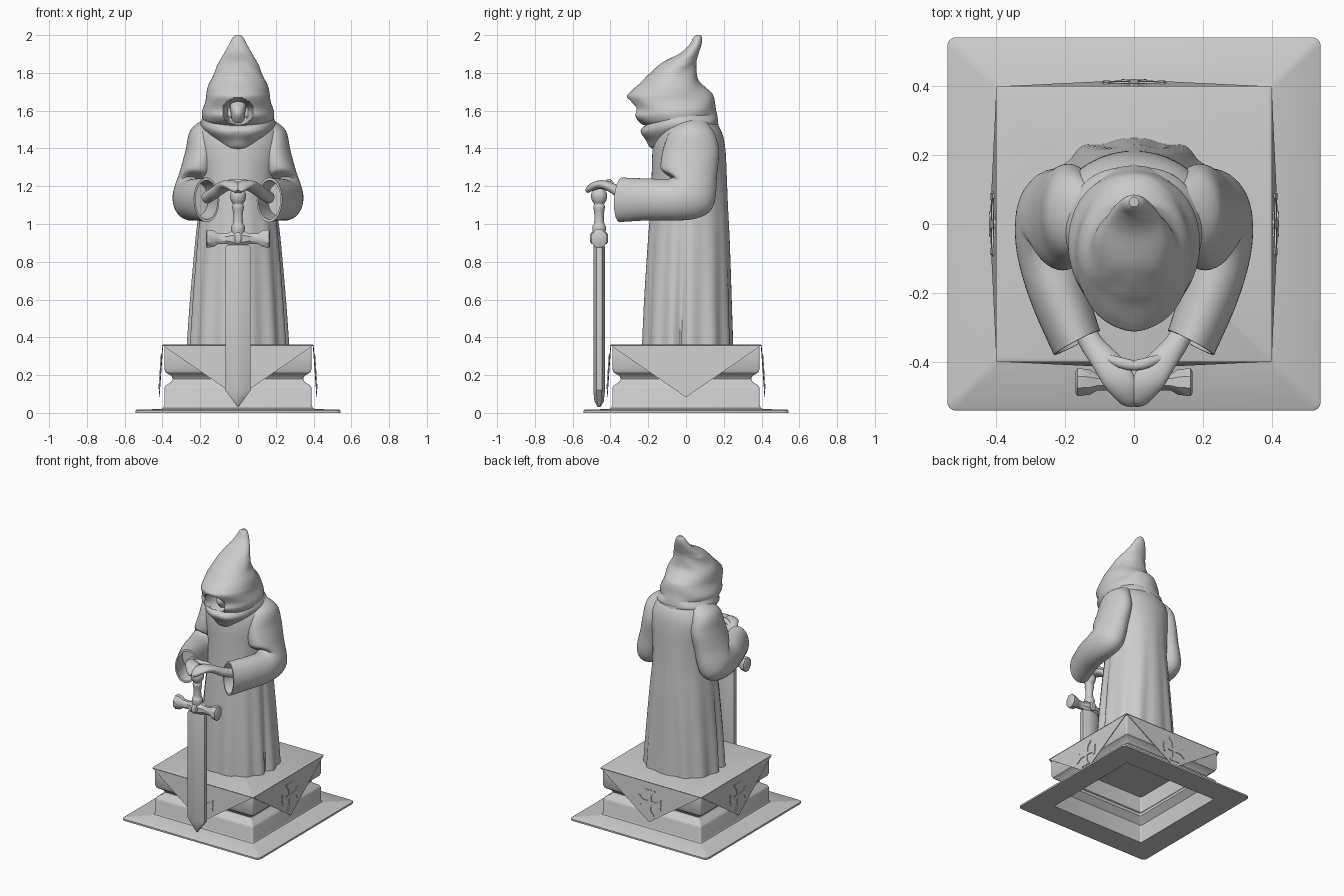
import bpy, bmesh
from math import sin, cos, pi, exp
from mathutils import Vector, Matrix

if "Cube" in bpy.data.objects:
    bpy.data.objects.remove(bpy.data.objects["Cube"])


def make(name, verts, faces):
    me = bpy.data.meshes.new(name)
    me.from_pydata([tuple(v) for v in verts], [], faces)
    bm = bmesh.new()
    bm.from_mesh(me)
    bmesh.ops.recalc_face_normals(bm, faces=bm.faces)
    bm.to_mesh(me)
    bm.free()
    ob = bpy.data.objects.new(name, me)
    bpy.context.collection.objects.link(ob)
    return ob


def skin(name, rings):
    """Join rings of equal point count and cap both ends."""
    n = len(rings[0])
    verts = [p for r in rings for p in r]
    faces = [(i * n + j, i * n + (j + 1) % n, (i + 1) * n + (j + 1) % n, (i + 1) * n + j)
             for i in range(len(rings) - 1) for j in range(n)]
    faces += [tuple(range(n))[::-1], tuple(range(len(verts) - n, len(verts)))]
    return make(name, verts, faces)


def refine(rows, k):
    """Catmull-Rom interpolation of parameter rows."""
    out = []
    for i in range(len(rows) - 1):
        a, b, c, d = rows[max(i - 1, 0)], rows[i], rows[i + 1], rows[min(i + 2, len(rows) - 1)]
        for s in range(k):
            t = s / k
            out.append([.5 * (2 * q + (r - p) * t + (2 * p - 5 * q + 4 * r - w) * t * t
                              + (3 * q - p - 3 * r + w) * t ** 3) for p, q, r, w in zip(a, b, c, d)])
    return out + [list(rows[-1])]


def layers(rows, k, n, shape):
    """Horizontal rings from (z, y front, y back, half width); shape edits each point."""
    rings = []
    for z, yf, yb, rx in refine(rows, k):
        rings.append([shape(2 * pi * j / n, z, (yf + yb) / 2, rx, (yb - yf) / 2) for j in range(n)])
    return rings


def limb(rows, k, n):
    """Elliptical rings along a path: (x,y,z, tangent xyz, half width, half height)."""
    rings = []
    for x, y, z, tx, ty, tz, ru, rv in refine(rows, k):
        t = Vector((tx, ty, tz)).normalized()
        v = t.cross(Vector((1, 0, 0))).normalized()
        u = v.cross(t)
        c = Vector((x, y, z))
        rings.append([c + u * ru * cos(2 * pi * j / n) + v * rv * sin(2 * pi * j / n) for j in range(n)])
    return rings


def mirrored(name, rings):
    skin("right_" + name, rings)
    skin("left_" + name, [[(-p[0], p[1], p[2]) for p in r] for r in rings])


# Pedestal with wide foot plate, hollow underneath
def square(h, z, r):
    r = min(r, h * .5)
    return [((h - r) * sx + r * cos(a + k * pi / 8), (h - r) * sy + r * sin(a + k * pi / 8), z)
            for sx, sy, a in ((1, 1, 0), (-1, 1, pi / 2), (-1, -1, pi), (1, -1, 1.5 * pi))
            for k in range(5)]


profile = [(.38, .36), (.388, .357), (.39, .35), (.39, .232), (.383, .215), (.352, .195), (.345, .18),
           (.352, .165), (.383, .145), (.39, .13), (.39, .04), (.396, .026), (.41, .02), (.535, .018),
           (.543, .012), (.543, 0), (.375, 0), (.375, .13), (.335, .17), (.335, .19), (.375, .23), (.375, .345)]
skin("pedestal", [square(h, z, .025 if h > .5 else .01) for h, z in profile])


# Cloth flaps with raised crosses on the four sides
def plate(name, outline, offset, thick, rot):
    lean = lambda z: .396 + (.36 - z) * .07
    rings = [[rot @ Vector((s, -lean(z) - offset - d, z)) for s, z in outline] for d in (0, thick)]
    return skin(name, rings)


arm = [(.012, .012), (.012, .05), (.022, .068), (.036, .076), (.036, .09), (.014, .086),
       (0, .094), (-.014, .086), (-.036, .09), (-.036, .076), (-.022, .068), (-.012, .05)]
for i, side in enumerate(("front", "right", "back", "left")):
    rot = Matrix.Rotation(i * pi / 2, 3, 'Z')
    plate(side + "_cloth_flap", [(-.4, .358), (0, .083), (.4, .358)], 0, .004, rot)
    cross = []
    for q in range(4):
        c, s = round(cos(q * pi / 2)), round(sin(q * pi / 2))
        cross += [(x * c - y * s, .22 + x * s + y * c) for x, y in reversed(arm)][::-1]
    plate(side + "_cross", cross, .003, .006, rot)
skin("cloth_top", [square(.40, .356, .01), square(.402, .359, .01), square(.395, .362, .01)])


# Robe, with folds growing toward the hem
def robe_point(a, z, cy, rx, ry):
    amp = max(0, min(1, (1.35 - z) / .99))
    c, s = cos(a), sin(a)
    b = abs(a - pi / 2) if a < 1.5 * pi else abs(a - 2.5 * pi)
    f = 1 - amp * (.025 - .025 * cos(13 * b + .6 * sin(3 * b)))
    f -= .08 * amp * exp(-((b - 1.72) / .1) ** 2)
    e = 1 - .3 * amp if s > 0 else 1
    x = rx * abs(c) ** e * (1 if c > 0 else -1)
    return (x * f, cy + ry * s * f, z)


robe = [(.36, -.24, .25, .272), (.6, -.228, .242, .255), (.9, -.207, .232, .228), (1.1, -.19, .222, .207),
        (1.25, -.183, .216, .212), (1.38, -.178, .21, .235), (1.46, -.168, .198, .236),
        (1.52, -.15, .172, .21), (1.57, -.1, .13, .15), (1.6, -.05, .08, .08)]
skin("robe", layers(robe, 5, 144, robe_point))


# Draped collar dipping at the chest
def collar_point(a, z, cy, rx, ry):
    s = sin(a)
    dip = .09 * max(0, -s) ** 2
    w = .006 * sin(60 * z + 5 * abs(cos(a)))
    return ((rx + w) * cos(a), cy + (ry + w) * s, z - dip)


collar = [(1.64, -.16, .1, .12), (1.6, -.225, .14, .18), (1.565, -.235, .16, .195),
          (1.53, -.215, .175, .195), (1.49, -.175, .16, .17), (1.47, -.12, .12, .12)]
skin("collar", layers(collar, 6, 72, collar_point))


# Pointed hood with a recessed face opening
def hood_point(a, z, cy, rx, ry):
    x, y = rx * cos(a), cy + ry * sin(a)
    if z < 1.85:
        w = .005 * sin(45 * z + 6 * abs(cos(a))) * abs(cos(a))
        x, y = x * (1 + w * 5), y + w
    if y < cy:
        top = .075 if z > 1.59 else .065
        d = (x / .078) ** 2 + ((z - 1.59) / top) ** 2
        if d < 1:
            y += .13 * min(1, (1 - d) * 2.5)
    return (x, y, z)


hood = [(2.0, .05, .078, .014), (1.985, .038, .085, .03), (1.95, .018, .082, .048), (1.905, -.03, .068, .073),
        (1.855, -.125, .055, .102), (1.79, -.2, .058, .132), (1.75, -.238, .075, .15), (1.70, -.295, .13, .163),
        (1.67, -.312, .148, .172), (1.61, -.282, .158, .186), (1.57, -.288, .166, .186),
        (1.535, -.25, .168, .178), (1.52, -.2, .14, .15), (1.53, -.15, .1, .1)]
skin("hood", layers(hood, 6, 128, hood_point))

# Shadowed face inside the hood
face = [(1.67, -.16, -.1, .03), (1.64, -.195, -.1, .042), (1.59, -.225, -.1, .038),
        (1.55, -.205, -.1, .032), (1.52, -.17, -.1, .02)]
skin("face", layers(face, 5, 24, lambda a, z, cy, rx, ry: (rx * cos(a), cy + ry * sin(a), z)))

# Wide sleeves with hollow cuffs
sleeve = limb([(.13, .03, 1.54, .5, 0, -.8, .04, .08), (.175, .03, 1.47, .4, 0, -.9, .08, .125),
               (.19, .025, 1.38, .15, 0, -1, .088, .15), (.215, .015, 1.27, .2, -.15, -1, .092, .15),
               (.248, .025, 1.16, .1, -.7, -.75, .094, .138), (.25, -.07, 1.13, -.1, -1, -.1, .092, .112),
               (.22, -.2, 1.13, -.4, -.9, 0, .085, .111), (.166, -.345, 1.128, -.47, -.88, .05, .076, .118)], 7, 40)


def shrink(ring, f):
    c = sum(ring, Vector()) / len(ring)
    return [c + (p - c) * f for p in ring]


mirrored("sleeve", sleeve + [shrink(sleeve[-1], .88), shrink(sleeve[-8], .8)])

# Hands folded over the pommel
hand = limb([(.165, -.27, 1.14, -.5, -.85, .2, .032, .032), (.125, -.345, 1.165, -.6, -.8, .3, .034, .03),
             (.09, -.39, 1.19, -.65, -.75, .3, .04, .026), (.055, -.435, 1.207, -.65, -.75, .1, .047, .024),
             (.03, -.475, 1.205, -.6, -.8, -.3, .042, .022), (.012, -.51, 1.188, -.5, -.8, -.6, .03, .018),
             (.006, -.525, 1.172, -.4, -.7, -.8, .012, .01)], 5, 24)
mirrored("hand", hand)
thumb = limb([(.08, -.39, 1.205, -1, -.4, 0, .012, .012), (.04, -.403, 1.222, -1, -.3, .1, .016, .014),
              (0, -.413, 1.225, -1, -.3, -.1, .014, .012), (-.022, -.42, 1.22, -1, -.3, -.2, .004, .004)], 4, 16)
mirrored("thumb", thumb)

# Sword blade, faceted
SY = -.46
section = [(.067, -.014), (.067, .014), (.024, .031), (-.024, .031),
           (-.067, .014), (-.067, -.014), (-.024, -.031), (.024, -.031)]
skin("sword_blade", [[(x * fx, SY + y * fy, z) for x, y in section]
                     for z, fx, fy in ((.89, .9, .9), (.875, 1, 1), (.12, 1, 1), (.06, .35, .8), (.03, .03, .2))])

# Crossguard with flared ends
guard = [(-.17, .038), (-.164, .048), (-.128, .043), (-.108, .029), (-.06, .027), (-.035, .04),
         (.035, .04), (.06, .027), (.108, .029), (.128, .043), (.164, .048), (.17, .038)]
skin("crossguard", [[(x, SY + .85 * r * cos(pi / 8 + j * pi / 4) / .924,
                      .922 + r * sin(pi / 8 + j * pi / 4) / .924) for j in range(8)] for x, r in guard])
skin("guard_boss", [[(r * cos(j * pi / 12), y, .925 + 1.3 * r * sin(j * pi / 12)) for j in range(24)]
                    for y, r in ((-.507, .016), (-.5, .024), (-.42, .024), (-.413, .016))])

# Turned grip and pommel
grip = refine([(.95, .034), (.985, .036), (1.005, .027), (1.05, .025), (1.09, .031), (1.105, .027),
               (1.125, .038), (1.15, .043), (1.172, .036), (1.19, .018)], 4)
skin("sword_grip", [[(r * cos(j * pi / 12), SY + r * sin(j * pi / 12), z) for j in range(24)] for z, r in grip])

# Smooth shading with crisp edges
for ob in bpy.data.objects:
    ob.select_set(True)
    bpy.context.view_layer.objects.active = ob
bpy.ops.object.shade_smooth_by_angle(angle=.6)
